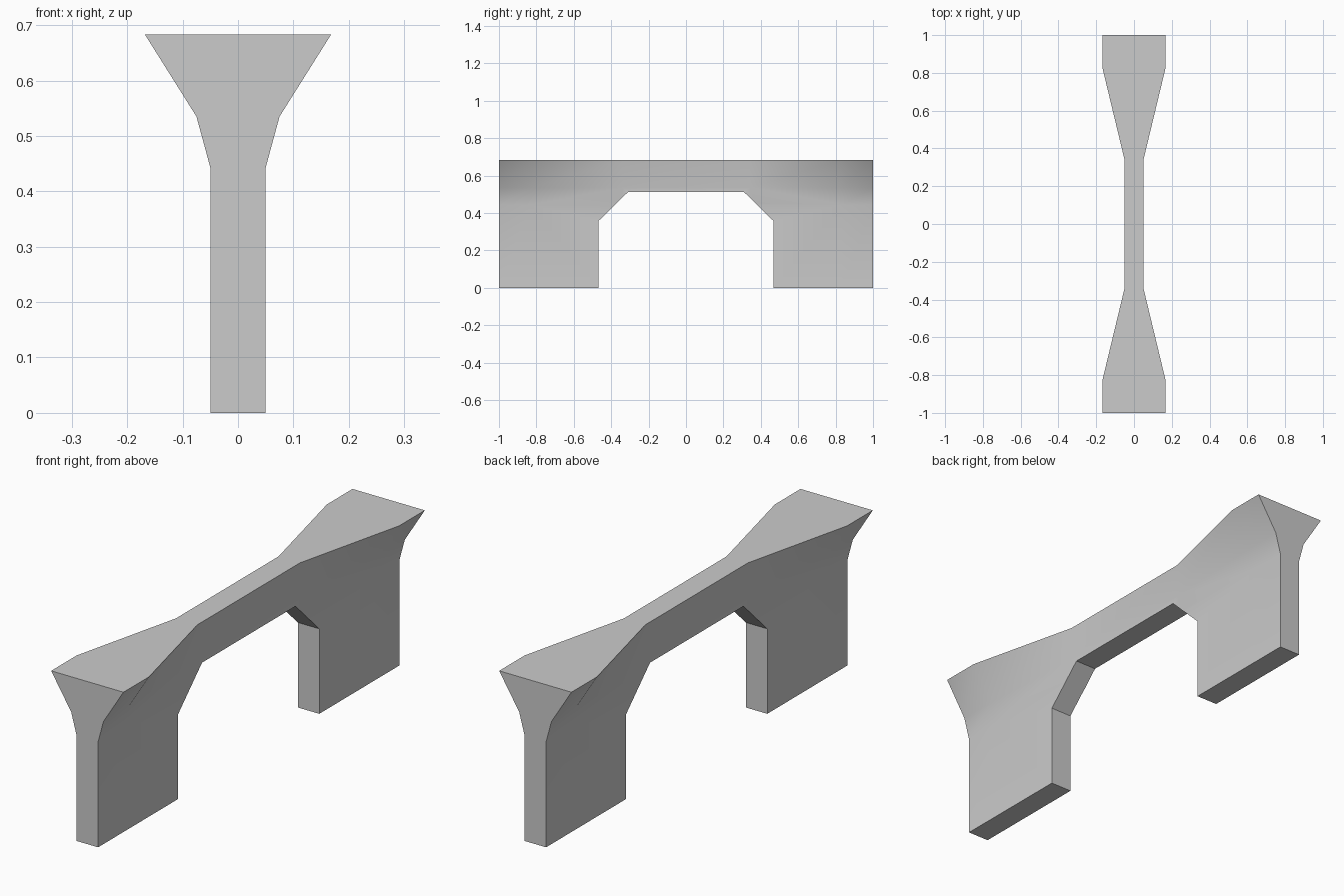
import bpy, bmesh, math

if "Cube" in bpy.data.objects:
    bpy.data.objects.remove(bpy.data.objects["Cube"])


def loft(name, sections):
    """Skin a closed solid through equal-length rings of points."""
    bm = bmesh.new()
    rings = [[bm.verts.new(p) for p in s] for s in sections]
    n = len(rings[0])
    for a, b in zip(rings, rings[1:]):
        for i in range(n):
            j = (i + 1) % n
            bm.faces.new((a[i], a[j], b[j], b[i]))
    bm.faces.new(rings[0])
    bm.faces.new(rings[-1])
    bmesh.ops.recalc_face_normals(bm, faces=bm.faces)
    mesh = bpy.data.meshes.new(name)
    bm.to_mesh(mesh)
    bm.free()
    obj = bpy.data.objects.new(name, mesh)
    bpy.context.collection.objects.link(obj)
    return obj


# Wall with a top that flares towards both ends
CORE = 0.05
FLARE = [(0, 0), (0.443, 0), (0.535, 0.025), (0.683, 0.118)]
STATIONS = [(-1, 1), (-0.83, 1), (-0.34, 0), (0.34, 0), (0.83, 1), (1, 1)]


def section(y, t):
    right = [(CORE + t * f, y, z) for z, f in FLARE]
    return right + [(-x, y, z) for x, y, z in reversed(right)]


wall = loft("archway_wall", [section(y, t) for y, t in STATIONS])

# Chamfered opening cut through the middle
half = [(0.468, -0.1), (0.468, 0.357), (0.31, 0.512)]
outline = half + [(-y, z) for y, z in reversed(half)]
cutter = loft("opening_cutter", [[(x, y, z) for y, z in outline] for x in (-0.5, 0.5)])
cutter.hide_render = True

bpy.context.view_layer.objects.active = wall
wall.select_set(True)
cut = wall.modifiers.new("opening", 'BOOLEAN')
cut.operation = 'DIFFERENCE'
cut.solver = 'EXACT'
cut.object = cutter
bpy.ops.object.modifier_apply(modifier=cut.name)
bpy.data.objects.remove(cutter)

# Soft flares, crisp outer edges
bpy.ops.object.shade_smooth_by_angle(angle=math.radians(40))
